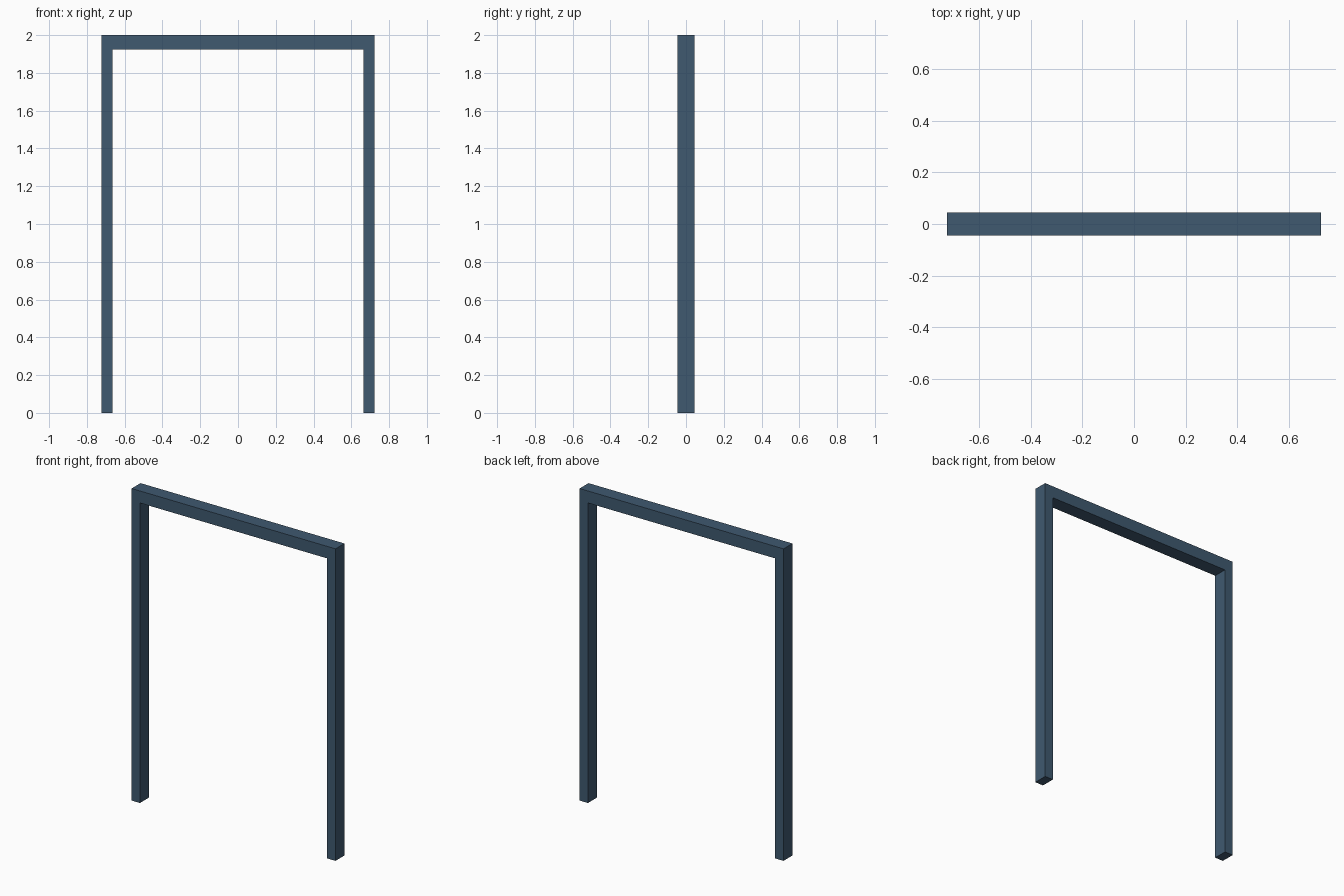
import bpy, bmesh

if "Cube" in bpy.data.objects:
    bpy.data.objects.remove(bpy.data.objects["Cube"])

OUT_X, IN_X = 0.723, 0.664     # outer and inner faces of the posts
TOP_Z, BEAM_Z = 2.0, 1.923     # top and underside of the lintel
HALF_Y = 0.045

# Upside-down U profile: half outline mirrored across x = 0
half = [(IN_X, 0), (OUT_X, 0), (OUT_X, TOP_Z)]
profile = [(IN_X, BEAM_Z)] + half
profile += [(-x, z) for x, z in reversed(profile)]

# Door frame: profile extruded through its depth
bm = bmesh.new()
front = bm.faces.new([bm.verts.new((x, -HALF_Y, z)) for x, z in profile])
ext = bmesh.ops.extrude_face_region(bm, geom=[front], use_keep_orig=True)
new_verts = [g for g in ext["geom"] if isinstance(g, bmesh.types.BMVert)]
bmesh.ops.translate(bm, verts=new_verts, vec=(0, 2 * HALF_Y, 0))
bmesh.ops.recalc_face_normals(bm, faces=bm.faces)
mesh = bpy.data.meshes.new("door_frame")
bm.to_mesh(mesh)
bm.free()
frame = bpy.data.objects.new("door_frame", mesh)
bpy.context.collection.objects.link(frame)

# Slate blue paint
paint = bpy.data.materials.new("slate_blue")
paint.diffuse_color = (0.05, 0.1, 0.16, 1)
paint.use_nodes = True
paint.node_tree.nodes["Principled BSDF"].inputs["Base Color"].default_value = paint.diffuse_color
mesh.materials.append(paint)
